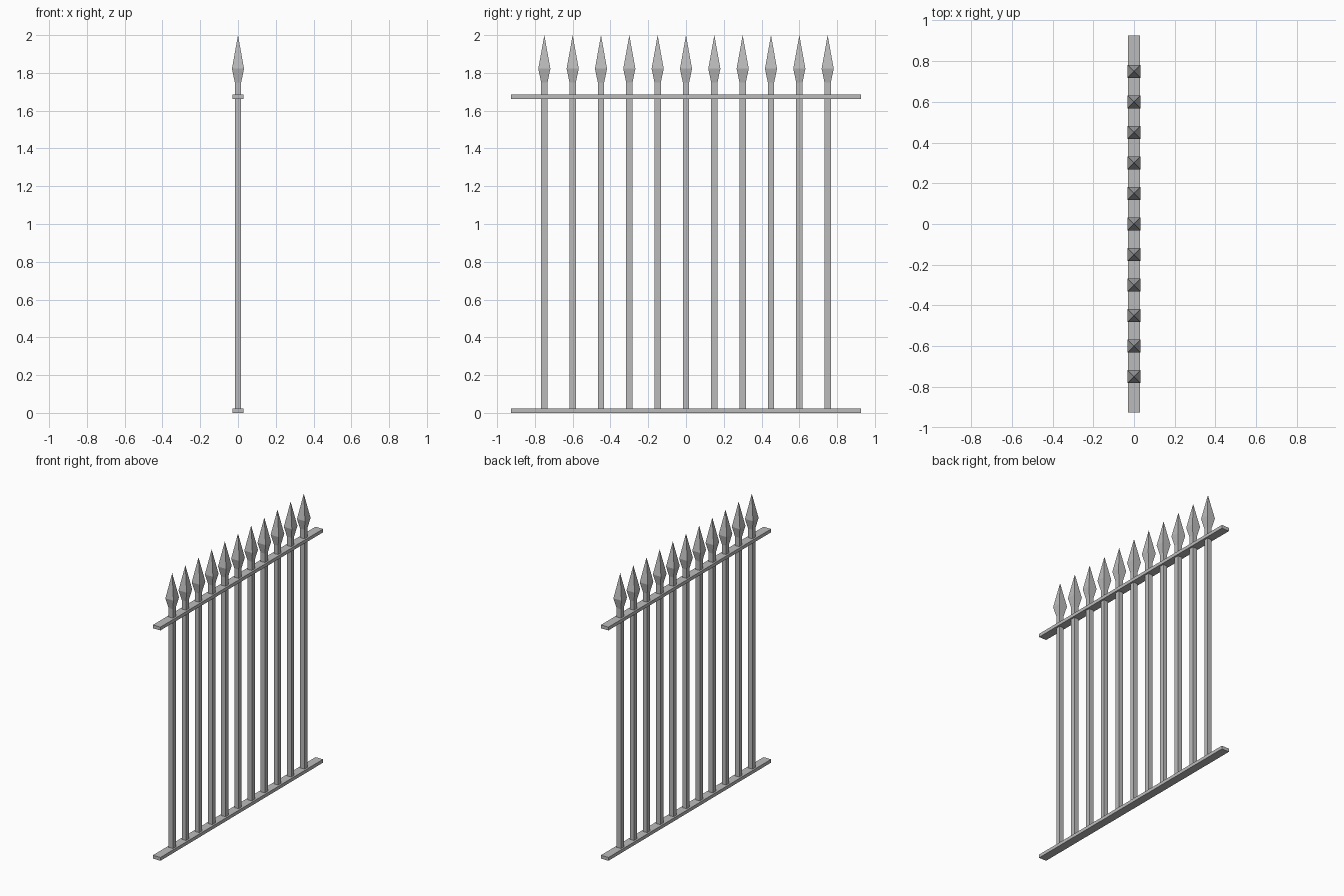
import bpy
import bmesh

cube = bpy.data.objects.get("Cube")
if cube:
    bpy.data.objects.remove(cube, do_unlink=True)

BAR_COUNT = 11
SPACING = 0.15
BAR = 0.017          # half width of a bar
HEAD = 0.032         # half width of a spearhead
RAIL_X, RAIL_Y, RAIL_H = 0.03, 0.927, 0.024

iron = bpy.data.materials.new("grey_iron")
iron.use_nodes = True
colour = (0.5, 0.5, 0.5, 1)
iron.diffuse_color = colour
iron.node_tree.nodes["Principled BSDF"].inputs["Base Color"].default_value = colour


def loft(name, profile, y=0):
    """Stack rectangles (half x, half y, z); a zero size makes a point."""
    bm = bmesh.new()
    rings = []
    for hx, hy, z in profile:
        corners = [(-1, -1), (1, -1), (1, 1), (-1, 1)] if hx else [(0, 0)]
        rings.append([bm.verts.new((sx * hx, sy * hy, z)) for sx, sy in corners])
    for low, high in zip(rings, rings[1:]):
        for i in range(4):
            j = (i + 1) % 4
            top = [high[j], high[i]] if len(high) == 4 else high
            bm.faces.new([low[i], low[j]] + top)
    for ring in (rings[0], rings[-1]):
        if len(ring) == 4:
            bm.faces.new(ring)
    bmesh.ops.recalc_face_normals(bm, faces=bm.faces)
    mesh = bpy.data.meshes.new(name)
    bm.to_mesh(mesh)
    bm.free()
    mesh.materials.append(iron)
    obj = bpy.data.objects.new(name, mesh)
    obj.location.y = y
    bpy.context.collection.objects.link(obj)
    return obj


# Flat rails
for name, z in (("bottom_rail", 0), ("top_rail", 1.662)):
    loft(name, [(RAIL_X, RAIL_Y, z), (RAIL_X, RAIL_Y, z + RAIL_H)])

# Square bars, each ending in a four-sided spearhead
for i in range(BAR_COUNT):
    y = (i - (BAR_COUNT - 1) / 2) * SPACING
    loft(f"spear_bar_{i + 1}", [
        (BAR, BAR, 0.012),
        (BAR, BAR, 1.75),
        (HEAD, HEAD, 1.822),
        (0, 0, 2),
    ], y)
